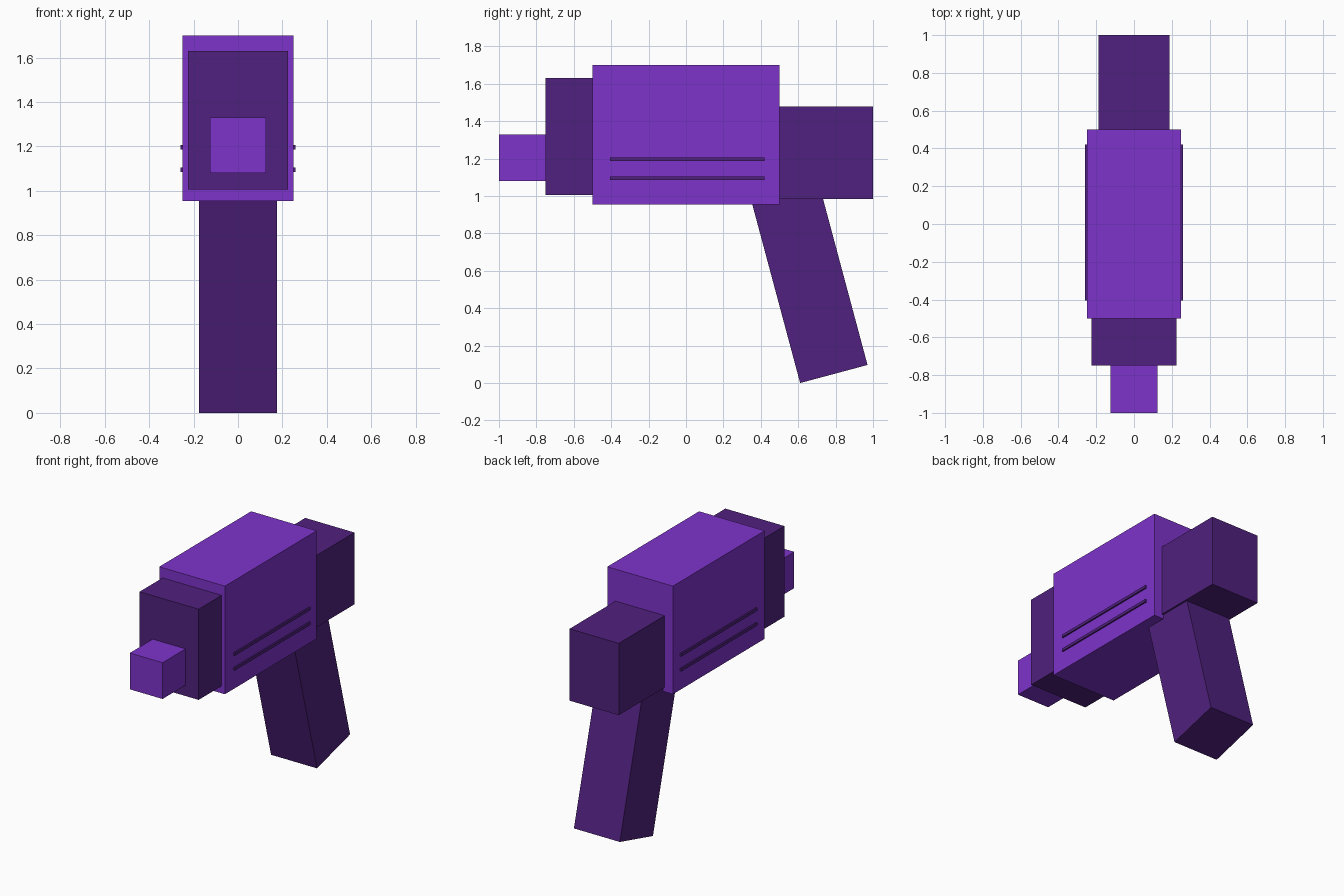
import bpy
from math import radians

cube = bpy.data.objects.get("Cube")
if cube:
    bpy.data.objects.remove(cube, do_unlink=True)


def make_material(name, rgb):
    mat = bpy.data.materials.new(name)
    mat.use_nodes = True
    color = (*rgb, 1.0)
    mat.diffuse_color = color
    mat.node_tree.nodes["Principled BSDF"].inputs["Base Color"].default_value = color
    return mat


bright = make_material("bright purple", (0.21, 0.033, 0.60))
dark = make_material("dark purple", (0.081, 0.015, 0.21))


def block(name, mat, size, center, tilt=0.0):
    """Box of the given size, tilted about the x axis."""
    bpy.ops.mesh.primitive_cube_add(size=1, location=center, rotation=(radians(tilt), 0, 0))
    obj = bpy.context.object
    obj.name = name
    obj.scale = size
    bpy.ops.object.transform_apply(location=False, rotation=False, scale=True)
    obj.data.materials.append(mat)
    return obj


# Main housing with stepped nose and rear block
block("body", bright, (0.5, 1.0, 0.745), (0, 0, 1.3275))
block("nose", dark, (0.45, 0.25, 0.625), (0, -0.625, 1.3175))
block("muzzle", bright, (0.25, 0.25, 0.25), (0, -0.875, 1.205))
block("rear_block", dark, (0.375, 0.5, 0.495), (0, 0.75, 1.2325))

# Raked handle
block("grip", dark, (0.35, 0.373, 1.0), (0, 0.661, 0.5315), tilt=15)

# Raised side strips, two per side
for side, x in (("left", 0.25), ("right", -0.25)):
    for level, z in (("upper", 1.197), ("lower", 1.095)):
        block(f"{side}_{level}_strip", dark, (0.02, 0.825, 0.02), (x, 0.0075, z))
